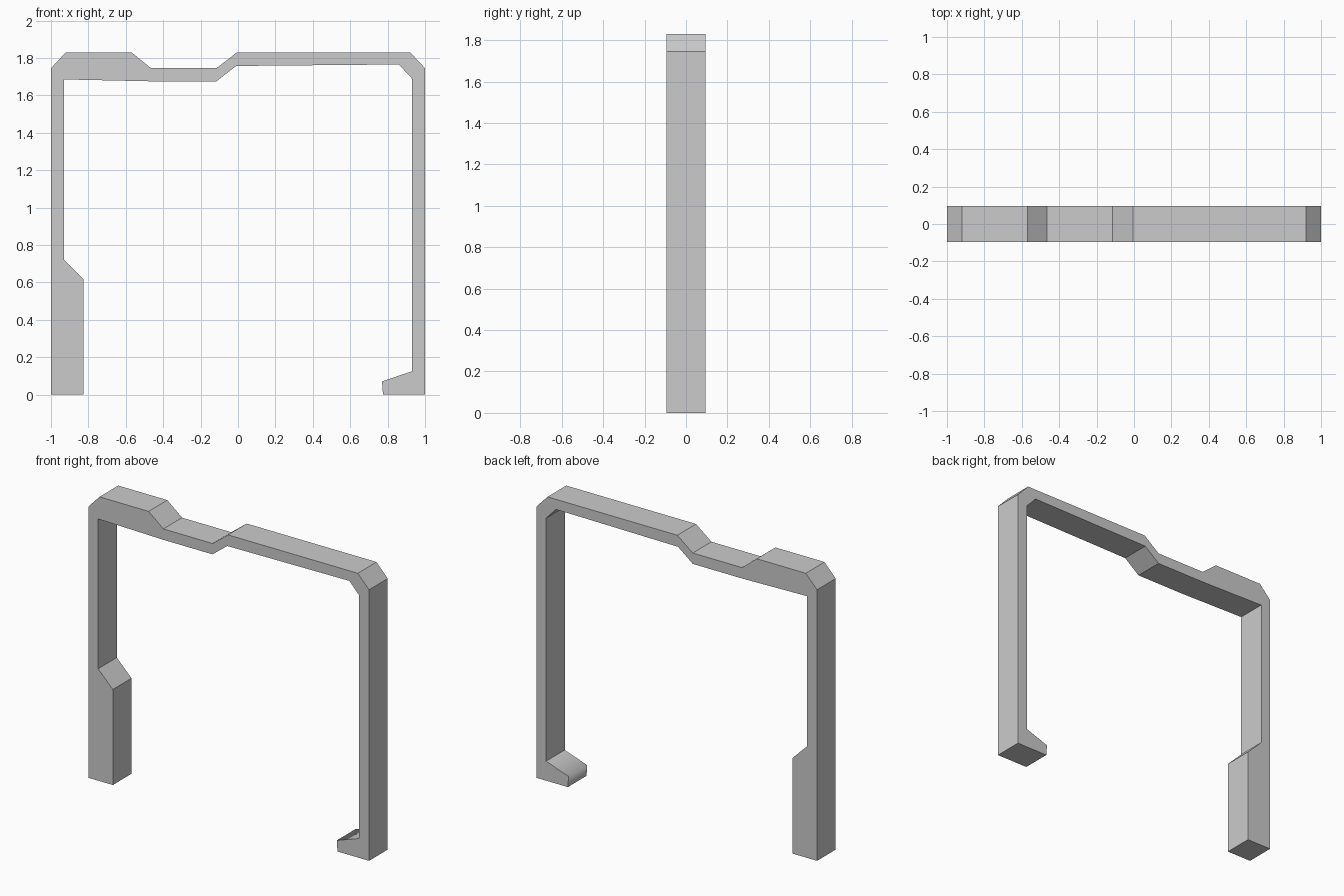
import bpy
import bmesh

if "Cube" in bpy.data.objects:
    bpy.data.objects.remove(bpy.data.objects["Cube"])

HALF_DEPTH = 0.095

# Front outline (x, z), running up the left leg, over the beam, down the right leg
outer = [(-1, 0), (-1, 1.745), (-0.92, 1.83), (-0.57, 1.83), (-0.465, 1.745),
         (-0.115, 1.745), (-0.005, 1.83), (0.92, 1.83), (1, 1.745), (1, 0)]
# Inner foot of the right leg: tip and sloping top
foot = [(0.775, 0), (0.77, 0.07), (0.93, 0.125)]
# Back along the underside of the beam and down the thickened left leg
inner = [(0.93, 1.69), (0.86, 1.765), (-0.01, 1.757), (-0.115, 1.675),
         (-0.47, 1.675), (-0.93, 1.685), (-0.93, 0.72), (-0.825, 0.615), (-0.825, 0)]
outline = outer + foot + inner


def extrude_profile(name, points, half_depth, smooth_sides=()):
    """Solid prism from an x-z outline, centred on y = 0."""
    bm = bmesh.new()
    front = [bm.verts.new((x, -half_depth, z)) for x, z in points]
    back = [bm.verts.new((x, half_depth, z)) for x, z in points]
    bm.faces.new(front)
    bm.faces.new(back[::-1])
    n = len(points)
    for i in range(n):
        j = (i + 1) % n
        side = bm.faces.new((front[i], back[i], back[j], front[j]))
        side.smooth = i in smooth_sides
    bmesh.ops.recalc_face_normals(bm, faces=bm.faces)
    mesh = bpy.data.meshes.new(name)
    bm.to_mesh(mesh)
    bm.free()
    obj = bpy.data.objects.new(name, mesh)
    bpy.context.collection.objects.link(obj)
    return obj


# Door frame, with the foot's tip and slope shaded as one rounded surface
first = len(outer)
extrude_profile("door_frame", outline, HALF_DEPTH, (first, first + 1))
